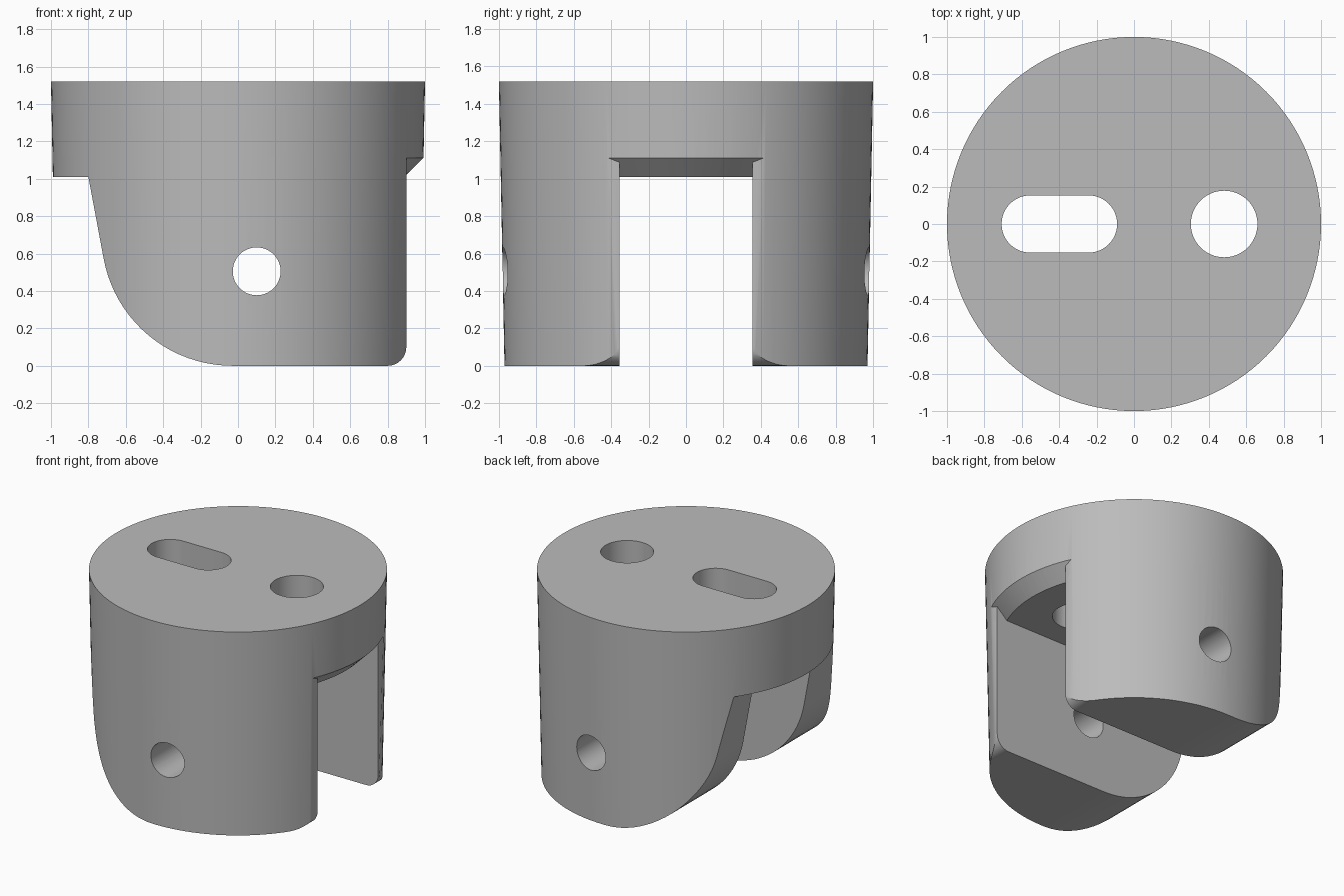
import bpy, bmesh, math
from mathutils import Matrix

if "Cube" in bpy.data.objects:
    bpy.data.objects.remove(bpy.data.objects["Cube"])

H, ROOF, GAP, FLAT_X = 1.52, 1.01, 0.355, 0.9


def make(name, bm):
    bmesh.ops.recalc_face_normals(bm, faces=bm.faces)
    me = bpy.data.meshes.new(name)
    bm.to_mesh(me)
    bm.free()
    ob = bpy.data.objects.new(name, me)
    bpy.context.collection.objects.link(ob)
    return ob


def box(name, x0, x1, y0, y1, z0, z1):
    bm = bmesh.new()
    bmesh.ops.create_cube(bm, size=1)
    for v in bm.verts:
        v.co = ((x0 + x1) / 2 + v.co.x * (x1 - x0),
                (y0 + y1) / 2 + v.co.y * (y1 - y0),
                (z0 + z1) / 2 + v.co.z * (z1 - z0))
    return make(name, bm)


def cone(name, r0, r1, depth, matrix, n):
    bm = bmesh.new()
    bmesh.ops.create_cone(bm, cap_ends=True, segments=n, radius1=r0,
                          radius2=r1, depth=depth, matrix=matrix)
    return make(name, bm)


def prism(name, pts, vec, to3d):
    bm = bmesh.new()
    f = bm.faces.new([bm.verts.new(to3d(*p)) for p in pts])
    ext = bmesh.ops.extrude_face_region(bm, geom=[f])["geom"]
    bmesh.ops.translate(bm, vec=vec,
                        verts=[g for g in ext if isinstance(g, bmesh.types.BMVert)])
    return make(name, bm)


def arc(cx, cz, r, a0, a1, n):
    return [(cx + r * math.cos(math.radians(a0 + (a1 - a0) * i / n)),
             cz + r * math.sin(math.radians(a0 + (a1 - a0) * i / n)))
            for i in range(n + 1)]


def boolean(ob, cutter, op='DIFFERENCE'):
    mod = ob.modifiers.new(cutter.name, 'BOOLEAN')
    mod.operation, mod.solver, mod.object = op, 'EXACT', cutter
    bpy.context.view_layer.objects.active = ob
    bpy.ops.object.modifier_apply(modifier=mod.name)
    bpy.data.objects.remove(cutter)


def flare_ring():
    # ring with a 45 degree upper face, for the chamfer under the rim
    bm = bmesh.new()
    n = 128
    rings = [[bm.verts.new((r * math.cos(math.tau * i / n),
                            r * math.sin(math.tau * i / n), z)) for i in range(n)]
             for r, z in ((0.85, 0.97), (1.1, 0.97), (1.1, 1.22))]
    for k in range(3):
        a, b = rings[k], rings[(k + 1) % 3]
        for i in range(n):
            j = (i + 1) % n
            bm.faces.new((a[i], a[j], b[j], b[i]))
    return make("flare_cutter", bm)


# tapered body
body = cone("clevis_body", 0.97, 1.0, H, Matrix.Translation((0, 0, H / 2)), 128)

# side outline: swept left edge, flat right edge with a rounded corner
xz = lambda x, z: (x, -1.3, z)
left = [(-1.2, ROOF), (-0.8, ROOF)] + arc(-0.03, 0.7, 0.7, 190.5, 270, 20) \
    + [(-0.03, -0.2), (-1.2, -0.2)]
right = [(1.2, ROOF), (FLAT_X, ROOF)] + arc(0.8, 0.1, 0.1, 0, -90, 8) \
    + [(0.8, -0.2), (1.2, -0.2)]
for name, pts in (("left_cutter", left), ("right_cutter", right)):
    boolean(body, prism(name, pts, (0, 2.6, 0), xz))

# gap between the two legs
boolean(body, box("gap_cutter", -1.3, 1.3, -GAP, GAP, -0.3, ROOF))

# conical chamfer under the rim on the right
for x0, y in ((0.5, GAP), (FLAT_X, 1.3)):
    ring = flare_ring()
    boolean(ring, box("limit", x0, 1.3, -y, y, 0.5, 1.4), 'INTERSECT')
    boolean(body, ring)

# pin hole through both legs
boolean(body, cone("pin_cutter", 0.128, 0.128, 3, Matrix.Translation((0.1, 0, 0.505))
                   @ Matrix.Rotation(math.pi / 2, 4, 'X'), 48))

# round hole and long slot through the top
boolean(body, cone("hole_cutter", 0.178, 0.178, 1.2,
                   Matrix.Translation((0.482, 0, 1.4)), 64))
slot = arc(-0.555, 0, 0.153, 90, 270, 24) + arc(-0.243, 0, 0.153, -90, 90, 24)
boolean(body, prism("slot_cutter", slot, (0, 0, 1.2), lambda x, y: (x, y, 0.8)))

# colour and shading
grey = bpy.data.materials.new("grey")
grey.diffuse_color = (0.5, 0.5, 0.5, 1)
grey.use_nodes = True
grey.node_tree.nodes["Principled BSDF"].inputs["Base Color"].default_value = grey.diffuse_color
body.data.materials.clear()
body.data.materials.append(grey)
for p in body.data.polygons:
    p.material_index = 0
bpy.ops.object.select_all(action='DESELECT')
body.select_set(True)
bpy.context.view_layer.objects.active = body
bpy.ops.object.shade_smooth_by_angle(angle=math.radians(30))
